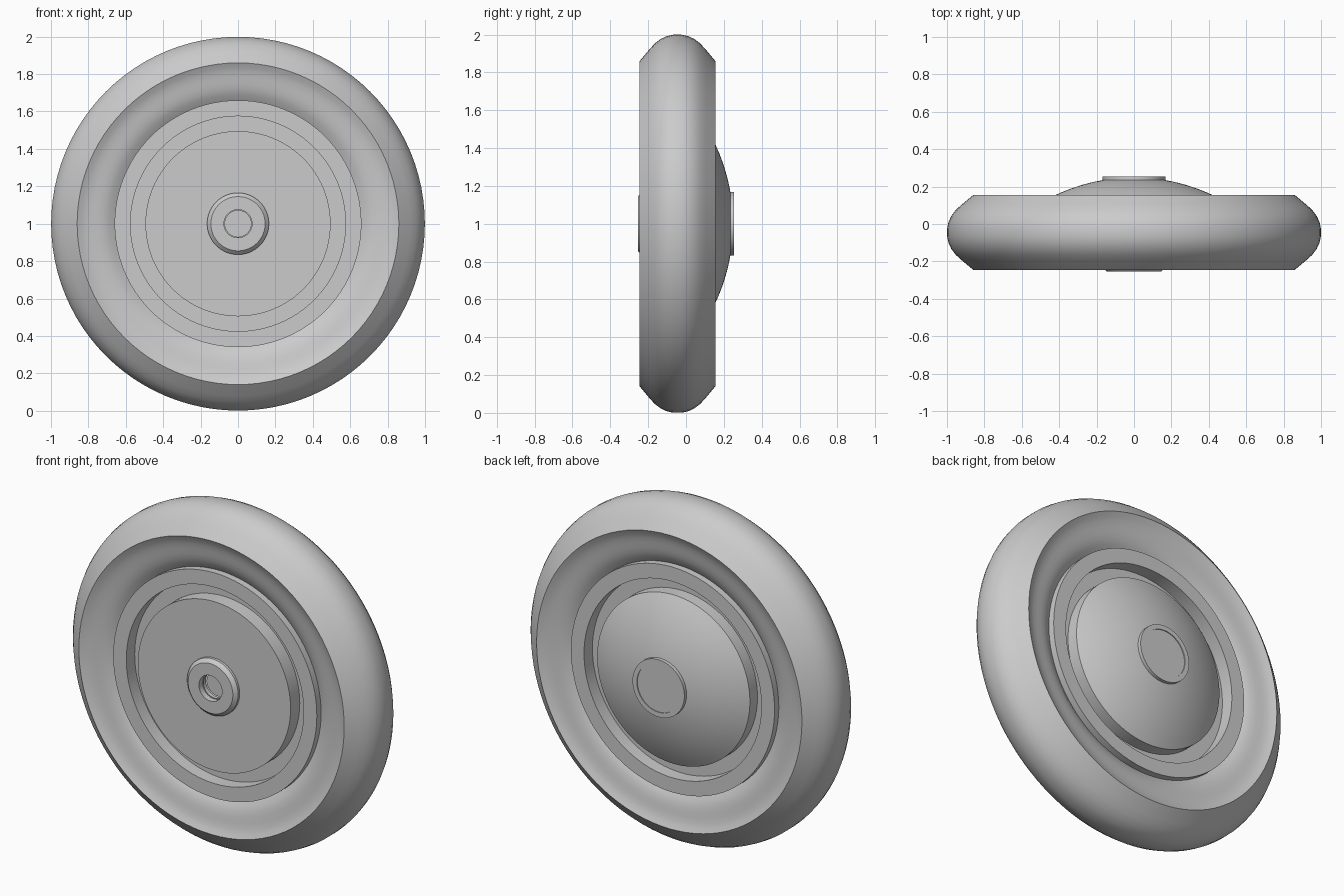
import bpy, bmesh, math
from mathutils import Vector, Matrix

cube = bpy.data.objects.get("Cube")
if cube:
    bpy.data.objects.remove(cube, do_unlink=True)

AXLE = Vector((0, 0, 1))   # wheel centre, axle along y
MID = -0.045               # centre plane of the tyre

grey = bpy.data.materials.new("plain grey")
grey.use_nodes = True
colour = (0.6, 0.6, 0.6, 1)
grey.diffuse_color = colour
grey.node_tree.nodes["Principled BSDF"].inputs["Base Color"].default_value = colour


def lathe(name, profile, closed=True, steps=96, angle=28):
    """Turn a profile of (radius, y) points around the axle."""
    bm = bmesh.new()
    verts = [bm.verts.new(AXLE + Vector((r, y, 0))) for r, y in profile]
    edges = [bm.edges.new(pair) for pair in zip(verts, verts[1:])]
    if closed:
        edges.append(bm.edges.new((verts[-1], verts[0])))
    bmesh.ops.spin(bm, geom=verts + edges, cent=AXLE, axis=(0, 1, 0),
                   angle=math.tau, steps=steps, use_merge=True)
    bmesh.ops.remove_doubles(bm, verts=bm.verts, dist=0.0002)
    bmesh.ops.recalc_face_normals(bm, faces=bm.faces)
    mesh = bpy.data.meshes.new(name)
    bm.to_mesh(mesh)
    bm.free()
    mesh.materials.append(grey)
    obj = bpy.data.objects.new(name, mesh)
    bpy.context.collection.objects.link(obj)
    bpy.ops.object.select_all(action='DESELECT')
    obj.select_set(True)
    bpy.context.view_layer.objects.active = obj
    bpy.ops.object.shade_smooth_by_angle(angle=math.radians(angle))
    return obj


def mirrored(half):
    """Full cross-section from the half in front of the tyre centre plane."""
    return [(r, MID - d) for r, d in half] + [(r, MID + d) for r, d in reversed(half)]


# Tyre: rounded tread, sharp shoulder, dished sidewall
lathe("tyre", mirrored([
    (0.999, 0.022), (0.992, 0.055), (0.977, 0.088), (0.953, 0.12), (0.92, 0.15), (0.86, 0.2),
    (0.835, 0.187), (0.81, 0.178), (0.78, 0.172), (0.75, 0.167), (0.72, 0.16),
    (0.69, 0.148), (0.655, 0.125)]))

# Rim ring holding the tyre
lathe("rim_ring", mirrored([(0.66, 0.168), (0.575, 0.168)]))

# Groove floor between rim and disc
lathe("groove_floor", mirrored([(0.58, 0.09), (0.48, 0.09)]))

# Wheel disc: flat front, domed back
DOME_TOP, DOME_RADIUS = 0.249, 0.985
dome = []
for i in range(13):
    r = 0.495 * (1 - i / 12)
    dome.append((r, DOME_TOP - DOME_RADIUS + math.sqrt(DOME_RADIUS ** 2 - r ** 2)))
lathe("wheel_disc", [(0.07, -0.22), (0.495, -0.22)] + dome + [(0, -0.19), (0.07, -0.19)], closed=False)

# Front hub: chamfered collar around the axle hole
lathe("front_hub", [(0.075, -0.255), (0.145, -0.255), (0.165, -0.235), (0.165, -0.19), (0.075, -0.19)])

# Back hub: cap with a shallow recess
lathe("back_hub", [(0, 0.2), (0.168, 0.2), (0.168, 0.255), (0.14, 0.255), (0.14, 0.25), (0, 0.25)],
      closed=False)
